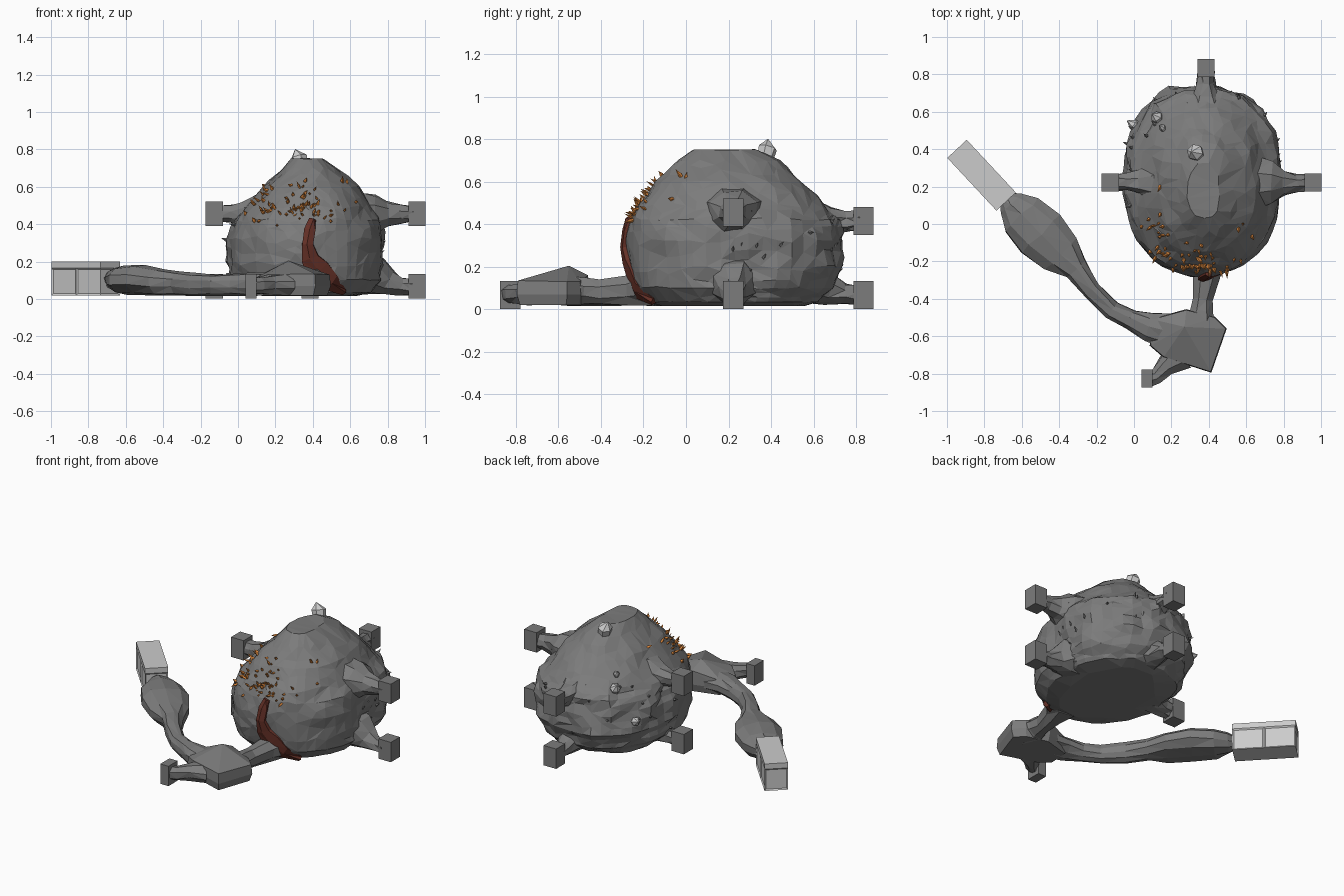
import bpy, bmesh, math, random
from mathutils import Vector, Matrix, noise
from mathutils.bvhtree import BVHTree

if "Cube" in bpy.data.objects:
    bpy.data.objects.remove(bpy.data.objects["Cube"])

random.seed(7)
Z = Vector((0, 0, 1))


def material(name, rgb):
    m = bpy.data.materials.new(name)
    m.diffuse_color = (*rgb, 1)
    m.use_nodes = True
    m.node_tree.nodes["Principled BSDF"].inputs["Base Color"].default_value = m.diffuse_color
    return m


ROCK = material("dark_rock", (0.2, 0.2, 0.2))
ORANGE = material("orange", (0.72, 0.25, 0.05))
RUST = material("rust", (0.13, 0.03, 0.02))


def finish(bm, name, mat=None):
    bmesh.ops.recalc_face_normals(bm, faces=bm.faces)
    me = bpy.data.meshes.new(name)
    bm.to_mesh(me)
    bm.free()
    ob = bpy.data.objects.new(name, me)
    bpy.context.collection.objects.link(ob)
    if mat:
        me.materials.append(mat)
    return ob


def skin(bm, rings):
    """Bridge rings of points and cap both ends."""
    rows = [[bm.verts.new(p) for p in r] for r in rings]
    n = len(rows[0])
    for a, b in zip(rows, rows[1:]):
        for i in range(n):
            bm.faces.new((a[i], a[(i + 1) % n], b[(i + 1) % n], b[i]))
    bm.faces.new(rows[0][::-1])
    bm.faces.new(rows[-1])


def tube(name, pts, n=8, up=Z, mat=ROCK, rough=0.006):
    """Loft along points given as x, y, z, half width, half height."""
    rings = []
    for i, (x, y, z, w, h) in enumerate(pts):
        t = Vector(pts[min(i + 1, len(pts) - 1)][:3]) - Vector(pts[max(i - 1, 0)][:3])
        t.normalize()
        side = t.cross(up).normalized()
        top = side.cross(t)
        k = 1 / math.cos(math.pi / n)
        ring = []
        for j in range(n):
            a = 2 * math.pi * (j + 0.5) / n
            p = Vector((x, y, z)) + k * (side * w * math.cos(a) + top * h * math.sin(a))
            p += Vector([random.uniform(-rough, rough) for _ in range(3)])
            p.z = max(p.z, 0.015)
            ring.append(p)
        rings.append(ring)
    bm = bmesh.new()
    skin(bm, rings)
    bmesh.ops.triangulate(bm, faces=bm.faces)
    return finish(bm, name, mat)


def box(name, loc, size, angle=0, mat=ROCK):
    bm = bmesh.new()
    bmesh.ops.create_cube(bm, size=1, matrix=Matrix.LocRotScale(
        Vector(loc), Matrix.Rotation(angle, 3, 'Z'), Vector(size)))
    return finish(bm, name, mat)


def shard(bm, base, direction, length, r, sides=6, waist=0.7):
    """Crystal: prism with an off-centre point."""
    m = Matrix.Translation(base) @ Vector(direction).to_track_quat('Z', 'Y').to_matrix().to_4x4()
    rings = [[bm.verts.new(m @ Vector((s * r * math.cos(2 * math.pi * i / sides),
                                       s * r * math.sin(2 * math.pi * i / sides), h * length)))
              for i in range(sides)] for h, s in ((0, 0.75), (waist, 1))]
    tip = bm.verts.new(m @ Vector((r * 0.3, 0, length)))
    a, b = rings
    for i in range(sides):
        j = (i + 1) % sides
        bm.faces.new((a[i], a[j], b[j], b[i]))
        bm.faces.new((b[i], b[j], tip))
    bm.faces.new(a[::-1])


# Rock mound: rings from a height profile (z, x min, x max, y min, y max)
PROFILE = [(0.015, 0.14, 0.62, -0.12, 0.55), (0.035, 0.03, 0.71, -0.20, 0.63),
           (0.10, -0.04, 0.77, -0.25, 0.70), (0.20, -0.06, 0.785, -0.27, 0.74),
           (0.32, -0.05, 0.78, -0.28, 0.73), (0.42, -0.02, 0.765, -0.262, 0.72),
           (0.50, 0.05, 0.71, -0.22, 0.65), (0.60, 0.14, 0.64, -0.14, 0.55),
           (0.70, 0.24, 0.53, -0.04, 0.44), (0.75, 0.29, 0.46, 0.03, 0.32),
           (0.768, 0.34, 0.41, 0.10, 0.24)]
rings = []
for lo, hi in zip(PROFILE, PROFILE[1:]):
    steps = 3 if hi[0] - lo[0] > 0.055 else 1
    for s in range(steps):
        z, x0, x1, y0, y1 = [a + (b - a) * s / steps for a, b in zip(lo, hi)]
        ring = []
        for i in range(48):
            a = 2 * math.pi * i / 48
            c, d = math.cos(a), math.sin(a)
            k = (abs(c) ** 2.25 + abs(d) ** 2.25) ** (-1 / 2.25)
            p = Vector(((x0 + x1) / 2 + (x1 - x0) / 2 * c * k,
                        (y0 + y1) / 2 + (y1 - y0) / 2 * d * k, z))
            craggy = 0.035 if p.y > 0.1 and z < 0.45 else 0.016
            n = noise.noise(p * 7) * craggy + noise.noise(p * 17) * craggy * 0.6
            out = Vector((c, d, 0.3 if 0.06 < z else 0))
            ring.append(p + out * n)
        rings.append(ring)
bm = bmesh.new()
skin(bm, rings)
bmesh.ops.triangulate(bm, faces=bm.faces)
bmesh.ops.recalc_face_normals(bm, faces=bm.faces)
surface = BVHTree.FromBMesh(bm)
mound = finish(bm, "rock_mound", ROCK)
dec = mound.modifiers.new("facets", 'DECIMATE')
dec.ratio = 0.5

# Stub connectors on the left, right and back, in two tiers
for side, (dx, dy), reach in (("right", (1, 0), 0.615), ("left", (-1, 0), 0.555), ("back", (0, 1), 0.655)):
    for tier, z in (("upper", 0.415 if side == "back" else 0.455), ("lower", 0.068)):
        at = lambda d: (0.385 + dx * d, 0.222 + dy * d)
        neck = []
        for back, w, h in ((0.06, 0.04, 0.045), (0.13, 0.045, 0.048), (0.20, 0.065, 0.065),
                           (0.26, 0.105, 0.10), (0.36, 0.14, 0.12)):
            neck.append((*at(reach - back), z + (h - 0.045 if tier == "lower" else 0), w, h))
        tube(f"{side}_{tier}_neck", neck, rough=0.009)
        box(f"{side}_{tier}_socket", (*at(reach - 0.043), z), (0.092, 0.095, 0.132))

# Passage from the mound to the front chamber
tube("front_passage", [(0.41, -0.15, 0.11, 0.13, 0.10), (0.39, -0.27, 0.09, 0.07, 0.07),
                       (0.37, -0.40, 0.08, 0.05, 0.055), (0.36, -0.47, 0.085, 0.06, 0.06),
                       (0.34, -0.58, 0.09, 0.12, 0.07)])

# Front chamber: angular hull, low point cloud
bm = bmesh.new()
for x, y, top in ((0.43, -0.50, 0.13), (0.49, -0.56, 0.13), (0.41, -0.79, 0.135), (0.16, -0.71, 0.13),
                  (0.09, -0.65, 0.11), (0.10, -0.51, 0.12), (0.28, -0.46, 0.16), (0.27, -0.55, 0.205)):
    bm.verts.new((x, y, top))
    bm.verts.new((x + (0.29 - x) * 0.06, y + (-0.62 - y) * 0.06, 0.02))
    bm.verts.new((x + (0.29 - x) * -0.03, y + (-0.62 - y) * -0.03, 0.07))
hull = bmesh.ops.convex_hull(bm, input=bm.verts)
bmesh.ops.delete(bm, geom=[v for v in bm.verts if not v.link_faces], context='VERTS')
finish(bm, "front_chamber", ROCK)
tube("front_neck", [(0.25, -0.70, 0.075, 0.09, 0.055), (0.17, -0.76, 0.075, 0.05, 0.05),
                    (0.12, -0.815, 0.07, 0.04, 0.045), (0.08, -0.825, 0.07, 0.04, 0.045)])
box("front_socket", (0.07, -0.826, 0.068), (0.06, 0.096, 0.132))

# Winding arm ending in a bulb
tube("side_arm", [(0.20, -0.58, 0.08, 0.10, 0.06), (0.08, -0.55, 0.08, 0.075, 0.06),
                  (-0.02, -0.51, 0.075, 0.055, 0.055), (-0.12, -0.46, 0.075, 0.05, 0.055),
                  (-0.23, -0.35, 0.08, 0.05, 0.06), (-0.31, -0.24, 0.085, 0.065, 0.06),
                  (-0.39, -0.16, 0.09, 0.12, 0.07), (-0.50, -0.05, 0.10, 0.142, 0.08),
                  (-0.60, 0.05, 0.10, 0.125, 0.078), (-0.655, 0.11, 0.10, 0.07, 0.06),
                  (-0.69, 0.145, 0.10, 0.035, 0.04)], n=10)

# Container: light box with recessed panels on its sides and ends
bm = bmesh.new()
bmesh.ops.create_cube(bm, size=1, matrix=Matrix.Diagonal((0.385, 0.142, 0.18, 1)))
bmesh.ops.bisect_plane(bm, geom=bm.verts[:] + bm.edges[:] + bm.faces[:],
                       plane_co=(0, 0, 0), plane_no=(1, 0, 0))
bmesh.ops.bisect_plane(bm, geom=bm.verts[:] + bm.edges[:] + bm.faces[:],
                       plane_co=(0, 0, 0.055), plane_no=(0, 0, 1))
bm.normal_update()
panels = [f for f in bm.faces if abs(f.normal.z) < 0.1 and f.calc_center_median().z < 0.05]
bmesh.ops.inset_individual(bm, faces=panels, thickness=0.012, depth=-0.007)
bm.transform(Matrix.Translation((-0.815, 0.261, 0.11)) @ Matrix.Rotation(math.radians(133), 4, 'Z'))
finish(bm, "container")

# Pale crystals on the top and back of the mound
bm = bmesh.new()
for base, d, length, r in (((0.35, 0.36, 0.66), (-0.25, 0.25, 1), 0.15, 0.045),
                           ((0.15, 0.53, 0.42), (-0.35, 0.5, 0.7), 0.12, 0.032),
                           ((0.06, 0.48, 0.25), (-0.7, 0.6, 0.3), 0.13, 0.028),
                           ((0.17, 0.49, 0.50), (-0.3, 0.4, 0.7), 0.09, 0.018),
                           ((0.28, 0.60, 0.44), (0.1, 0.6, 0.6), 0.07, 0.014)):
    shard(bm, base, d, length, r)
finish(bm, "pale_crystals")

# Small rock splinters on the flanks
bm = bmesh.new()
for _ in range(26):
    a = random.uniform(-0.4, math.pi + 0.4)
    out = Vector((math.cos(a), math.sin(a), 0))
    start = Vector((0.37, 0.22, random.uniform(0.12, 0.5))) + out * 2
    hit, nor, _i, _d = surface.ray_cast(start, -out)
    if hit:
        shard(bm, hit - out * 0.015, out + Z * random.uniform(0, 1), random.uniform(0.03, 0.05), 0.009, 4, 0.4)
finish(bm, "rock_splinters", ROCK)

# Orange spikes scattered over the upper front
bm = bmesh.new()
for _ in range(75):
    x = min(max(random.gauss(0.32, 0.14), 0.04), 0.63)
    z = random.triangular(0.39, 0.65, 0.46)
    hit, nor, _i, _d = surface.ray_cast(Vector((x, -2, z)), Vector((0, 1, 0)))
    if hit:
        tilt = Vector([random.uniform(-0.55, 0.55) for _ in range(3)])
        shard(bm, hit - nor * 0.008, nor + tilt, random.uniform(0.03, 0.055), random.uniform(0.006, 0.011), 4, 0.4)
finish(bm, "orange_spikes", ORANGE)

# Rust-coloured vein running down the front face
path = []
for x, z, w in ((0.40, 0.425, 0.018), (0.385, 0.37, 0.032), (0.372, 0.29, 0.03), (0.385, 0.22, 0.045),
                (0.43, 0.15, 0.065), (0.49, 0.09, 0.05), (0.56, 0.04, 0.015)):
    hit = surface.ray_cast(Vector((x, -2, z)), Vector((0, 1, 0)))[0]
    path.append((x, hit.y if hit else -0.2, z, w, 0.022))
tube("rust_vein", path, n=6, up=Vector((0, -1, 0)), mat=RUST, rough=0.004)
